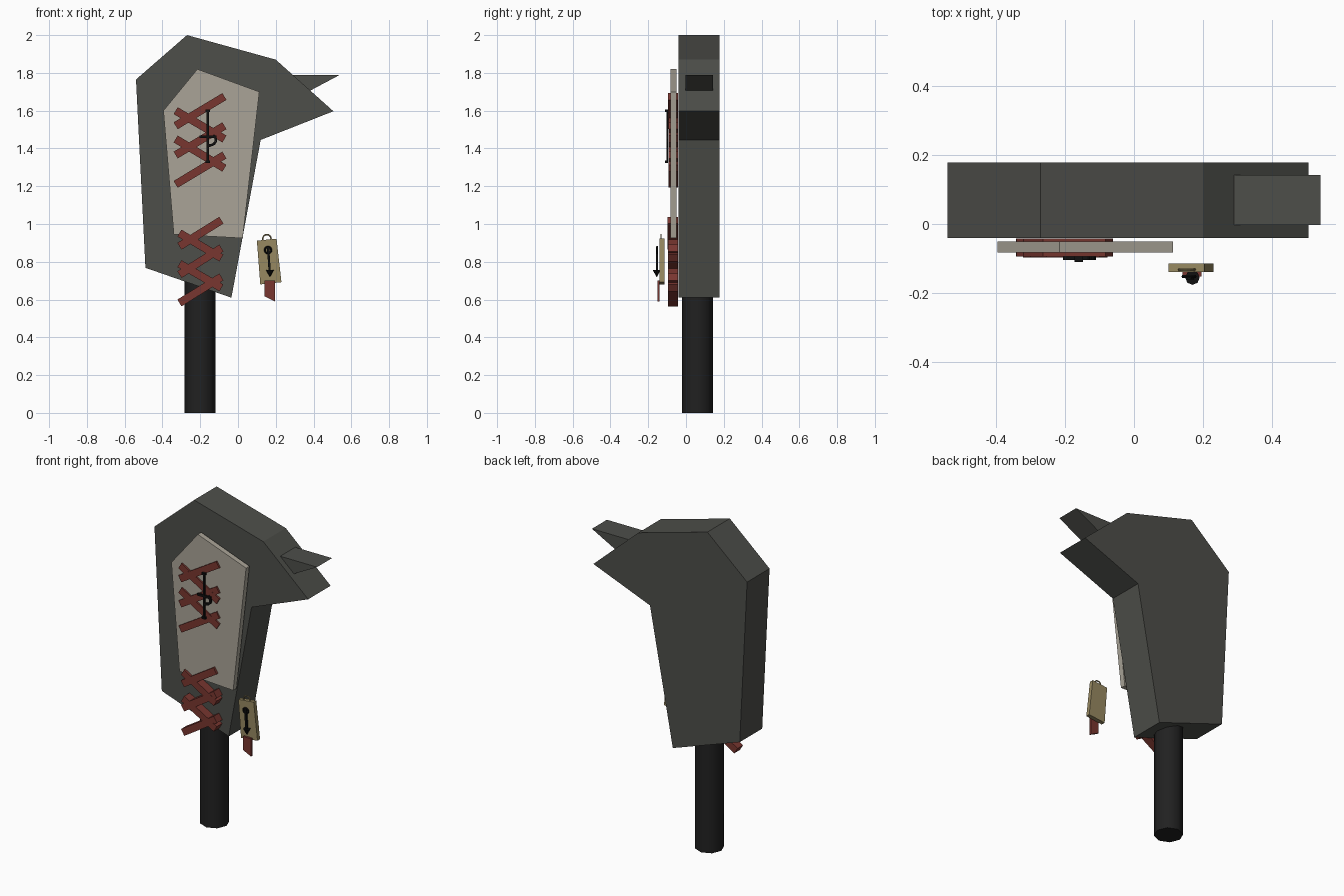
import bpy
import bmesh
import math
from mathutils import Vector

if "Cube" in bpy.data.objects:
    bpy.data.objects.remove(bpy.data.objects["Cube"], do_unlink=True)


def material(name, r, g, b):
    m = bpy.data.materials.new(name)
    m.use_nodes = True
    m.diffuse_color = (r, g, b, 1)
    bsdf = m.node_tree.nodes["Principled BSDF"]
    bsdf.inputs["Base Color"].default_value = (r, g, b, 1)
    bsdf.inputs["Roughness"].default_value = 0.8
    return m


charcoal = material("charcoal", 0.075, 0.077, 0.068)
bone = material("bone", 0.40, 0.37, 0.31)
red = material("dark red", 0.19, 0.037, 0.029)
tan = material("tan", 0.31, 0.25, 0.12)
black = material("handle black", 0.015, 0.015, 0.015)
ink = material("ink black", 0.005, 0.005, 0.005)


def prism(name, outline, front, back, mat):
    """Extrude an x-z outline from y = front to y = back."""
    bm = bmesh.new()
    face = bm.faces.new([bm.verts.new((x, front, z)) for x, z in outline])
    ext = bmesh.ops.extrude_face_region(bm, geom=[face])["geom"]
    verts = [v for v in ext if isinstance(v, bmesh.types.BMVert)]
    bmesh.ops.translate(bm, verts=verts, vec=(0, back - front, 0))
    bmesh.ops.recalc_face_normals(bm, faces=bm.faces)
    mesh = bpy.data.meshes.new(name)
    bm.to_mesh(mesh)
    bm.free()
    mesh.materials.append(mat)
    obj = bpy.data.objects.new(name, mesh)
    bpy.context.collection.objects.link(obj)
    return obj


def strip(name, a, b, width, front, back, mat):
    """Straight bar between two x-z points."""
    a, b = Vector(a), Vector(b)
    d = (b - a).normalized() * width / 2
    n = Vector((-d.y, d.x))
    return prism(name, [a + n, b + n, b - n, a - n], front, back, mat)


def ring(name, x, y, z, radius, thick, mat):
    bpy.ops.mesh.primitive_torus_add(major_radius=radius, minor_radius=thick,
                                     major_segments=16, minor_segments=6,
                                     location=(x, y, z), rotation=(math.pi / 2, 0, 0))
    obj = bpy.context.object
    obj.name = name
    obj.data.materials.append(mat)
    return obj


# Head and body, with the lower beak in the same slab
prism("body", [(-0.54, 1.765), (-0.27, 2.0), (0.20, 1.87), (0.505, 1.597),
               (0.12, 1.445), (-0.035, 0.61), (-0.49, 0.768)], -0.04, 0.178, charcoal)
prism("upper_beak", [(0.285, 1.79), (0.54, 1.79), (0.38, 1.705)], -0.003, 0.142, charcoal)

# Pale front panel
prism("front_panel", [(-0.215, 1.82), (0.113, 1.70), (0.025, 0.925),
                      (-0.34, 0.945), (-0.395, 1.60)], -0.083, -0.05, bone)

# Handle
bpy.ops.mesh.primitive_cylinder_add(vertices=8, radius=0.082, depth=0.8,
                                    location=(-0.201, 0.06, 0.4))
handle = bpy.context.object
handle.name = "handle"
handle.data.materials.append(black)
bpy.ops.object.shade_smooth_by_angle(angle=math.radians(50))


# Zigzag laces: left and right heights of each bar
def laces(name, left, right, heights, front):
    for i, (zl, zr) in enumerate(heights):
        strip(f"{name}_{i + 1}", (left, zl), (right, zr), 0.042,
              front + 0.0005 * i, -0.042, red)


laces("upper_lace", -0.33, -0.072,
      [(1.52, 1.675), (1.60, 1.45), (1.365, 1.52), (1.45, 1.295), (1.21, 1.365)], -0.094)
laces("lower_lace", -0.31, -0.088,
      [(0.882, 1.02), (0.952, 0.82), (0.732, 0.873), (0.79, 0.662), (0.582, 0.72)], -0.097)

# Emblem on the panel
strip("emblem_stem", (-0.16, 1.33), (-0.16, 1.60), 0.012, -0.104, -0.094, ink)
strip("emblem_crossbar", (-0.205, 1.462), (-0.115, 1.462), 0.014, -0.104, -0.094, ink)
for label, z in (("top", 1.60), ("bottom", 1.33)):
    strip(f"emblem_{label}_cap", (-0.172, z), (-0.148, z), 0.012, -0.11, -0.094, ink)
arc = [(-0.155 + 0.038 * math.cos(t * math.pi / 10), 1.445 + 0.03 * math.sin(t * math.pi / 10))
       for t in range(-5, 4)]
for i, (p, q) in enumerate(zip(arc, arc[1:])):
    strip(f"emblem_hook_{i + 1}", p, q, 0.014, -0.104, -0.094, ink)

# Hanging tag with ring and ribbon
prism("tag", [(0.10, 0.912), (0.204, 0.922), (0.23, 0.692), (0.118, 0.68)],
      -0.139, -0.114, tan)
ring("tag_ring", 0.153, -0.132, 0.922, 0.022, 0.004, tan)
prism("tag_ribbon", [(0.14, 0.70), (0.195, 0.70), (0.195, 0.59), (0.14, 0.617)],
      -0.152, -0.139, red)

# Arrow mark on the tag
ring("arrow_ring", 0.159, -0.152, 0.862, 0.017, 0.005, ink)
strip("arrow_shaft", (0.159, 0.88), (0.168, 0.745), 0.012, -0.16, -0.148, ink)
bpy.ops.mesh.primitive_cone_add(vertices=8, radius1=0.021, radius2=0, depth=0.038,
                                location=(0.169, -0.155, 0.737), rotation=(math.pi, 0, 0))
head = bpy.context.object
head.name = "arrow_head"
head.data.materials.append(ink)
